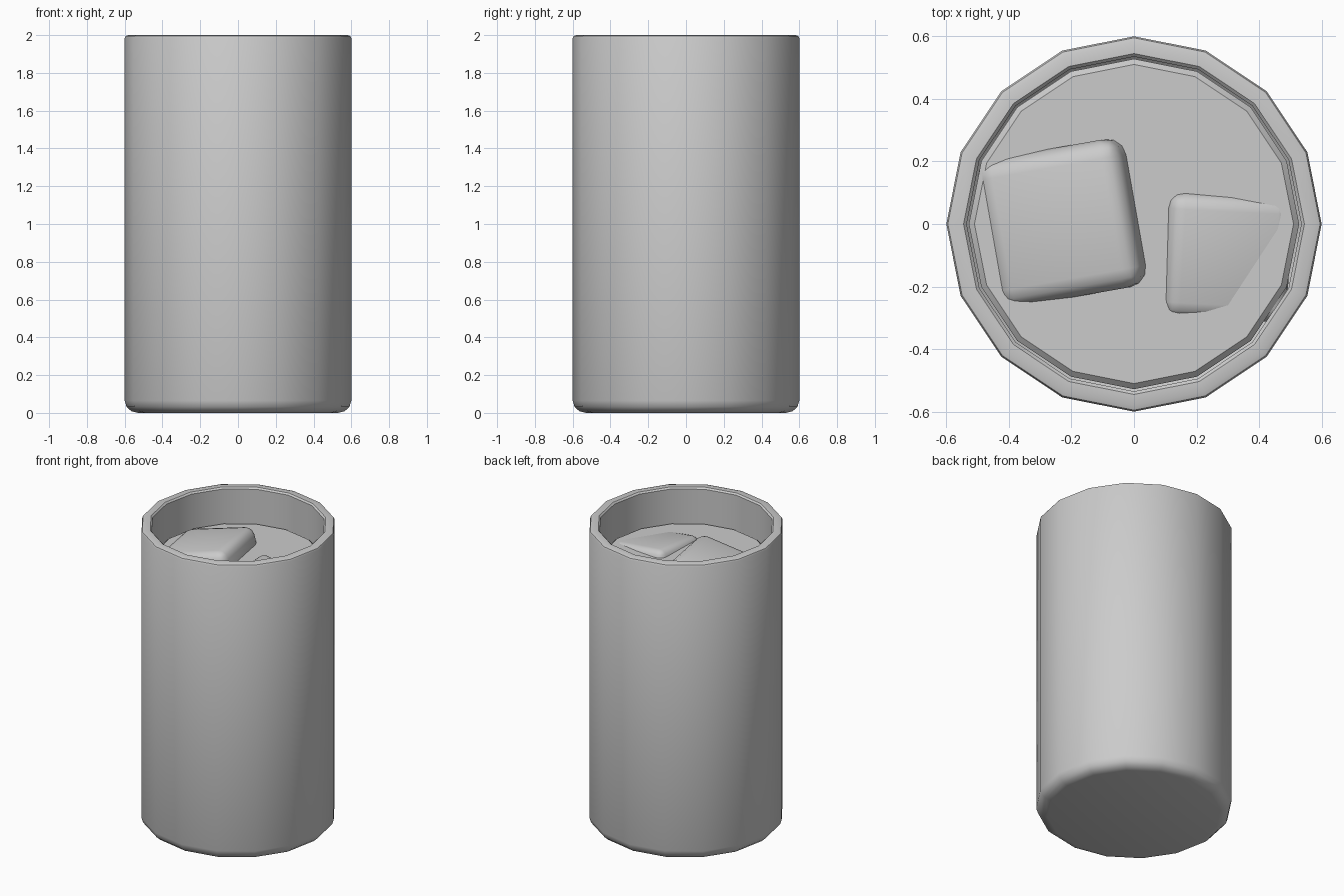
import bpy, bmesh
from math import pi, cos, sin, radians
from mathutils import Matrix, Vector

if "Cube" in bpy.data.objects:
    bpy.data.objects.remove(bpy.data.objects["Cube"])

SIDES = 16


def finish(name, bm, angle):
    bmesh.ops.recalc_face_normals(bm, faces=bm.faces)
    me = bpy.data.meshes.new(name)
    bm.to_mesh(me)
    bm.free()
    ob = bpy.data.objects.new(name, me)
    bpy.context.collection.objects.link(ob)
    bpy.ops.object.select_all(action='DESELECT')
    ob.select_set(True)
    bpy.context.view_layer.objects.active = ob
    bpy.ops.object.shade_smooth_by_angle(angle=radians(angle))
    return ob


def lathe(name, profile):
    """Revolve (radius, z) points and cap both ends."""
    bm = bmesh.new()
    rings = [[bm.verts.new((r * cos(2 * pi * i / SIDES), r * sin(2 * pi * i / SIDES), z))
              for i in range(SIDES)] for r, z in profile]
    for a, b in zip(rings, rings[1:]):
        for i in range(SIDES):
            j = (i + 1) % SIDES
            bm.faces.new((a[i], a[j], b[j], b[i]))
    bm.faces.new(rings[0])
    bm.faces.new(rings[-1])
    return finish(name, bm, 35)


def ice(name, size, yaw, down, tilt, top_centre, bevel):
    """Rounded cube whose top face leans down toward the direction 'down'."""
    bm = bmesh.new()
    bmesh.ops.create_cube(bm, size=size)
    bmesh.ops.bevel(bm, geom=bm.edges[:], offset=bevel, segments=3,
                    profile=0.5, affect='EDGES')
    axis = Vector((0, 0, 1)).cross(Vector((down[0], down[1], 0)))
    mat = (Matrix.Translation(top_centre) @ Matrix.Rotation(radians(tilt), 4, axis)
           @ Matrix.Rotation(radians(yaw), 4, 'Z')
           @ Matrix.Translation((0, 0, -size / 2)))
    bmesh.ops.transform(bm, matrix=mat, verts=bm.verts)
    return finish(name, bm, 60)


# Glass: rounded foot, wall, bevelled rim, inner wall and floor
lathe("glass", [(0.53, 0), (0.565, 0.009), (0.59, 0.032), (0.6, 0.065),
                (0.6, 1.985), (0.595, 1.995), (0.58, 2.0), (0.545, 2.0),
                (0.535, 1.99), (0.535, 0.1), (0.5, 0.065)])

# Drink filling the glass
lathe("drink", [(0.49, 0.075), (0.525, 0.11), (0.528, 1.75), (0.51, 1.767)])

# Floating ice
ice("ice_cube_large", 0.48, 10, (-0.98, -0.17), 13, (-0.25, 0.0, 1.825), 0.06)
ice("ice_cube_small", 0.40, -3, (0.84, -0.55), 8, (0.305, -0.11, 1.778), 0.05)
